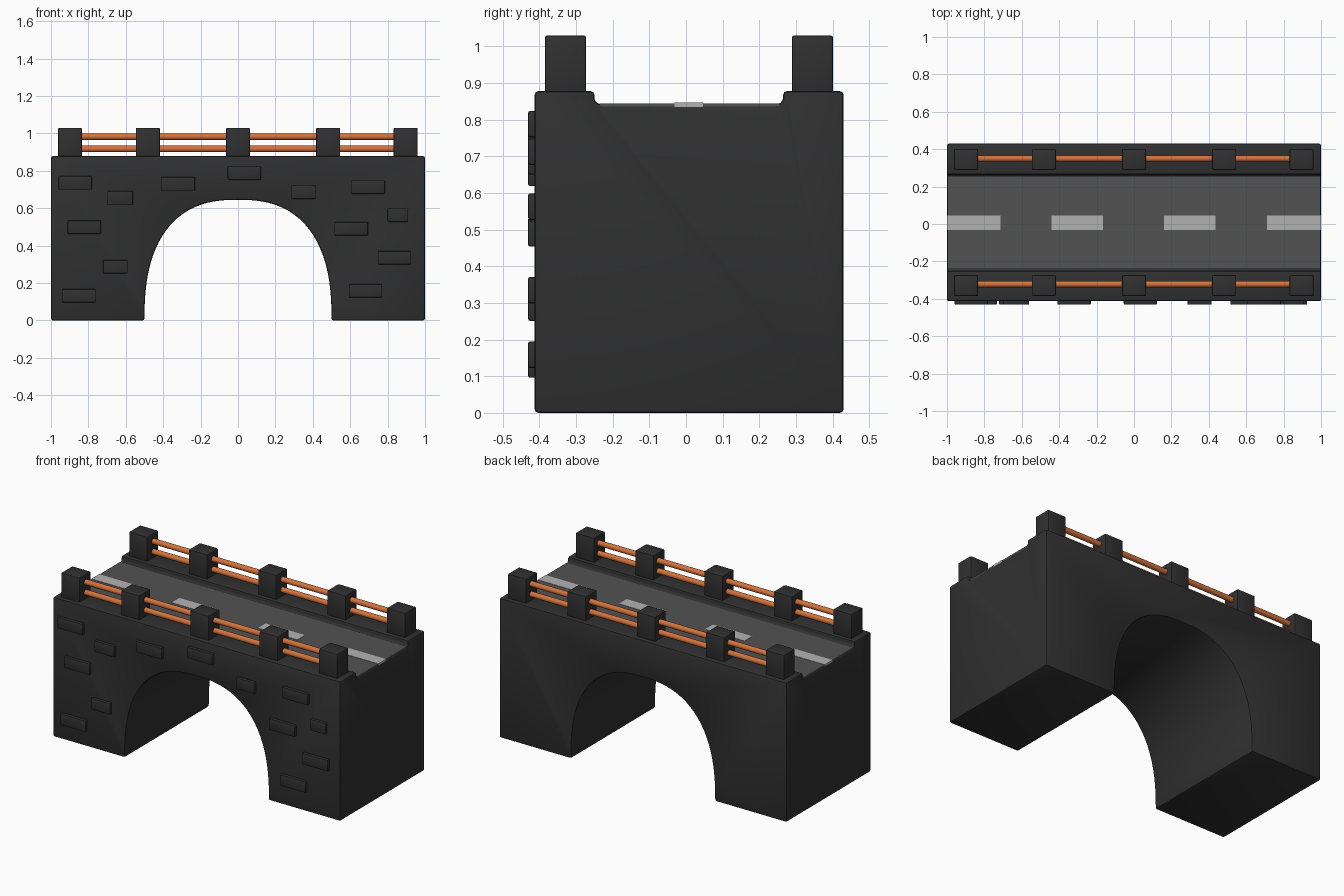
import bpy, bmesh, math
from mathutils import Matrix, Vector

if "Cube" in bpy.data.objects:
    bpy.data.objects.remove(bpy.data.objects["Cube"])


def material(name, r, g, b):
    m = bpy.data.materials.new(name)
    m.diffuse_color = (r, g, b, 1)
    m.use_nodes = True
    m.node_tree.nodes["Principled BSDF"].inputs["Base Color"].default_value = m.diffuse_color
    return m


STONE = material("dark_stone", 0.03, 0.03, 0.03)
ASPHALT = material("asphalt", 0.085, 0.085, 0.085)
PAINT = material("lane_paint", 0.45, 0.45, 0.45)
ORANGE = material("orange_rail", 0.65, 0.17, 0.045)


def make_object(name, bm, mat):
    bmesh.ops.recalc_face_normals(bm, faces=bm.faces)
    me = bpy.data.meshes.new(name)
    bm.to_mesh(me)
    bm.free()
    me.materials.append(mat)
    ob = bpy.data.objects.new(name, me)
    bpy.context.collection.objects.link(ob)
    return ob


def finish(ob):
    """Apply modifiers and shade smooth with sharp edges kept."""
    bpy.ops.object.select_all(action='DESELECT')
    ob.select_set(True)
    bpy.context.view_layer.objects.active = ob
    for m in list(ob.modifiers):
        bpy.ops.object.modifier_apply(modifier=m.name)
    bpy.ops.object.shade_smooth_by_angle(angle=math.radians(35))


def add_bevel(ob, width, segments=2):
    b = ob.modifiers.new("bevel", 'BEVEL')
    b.width, b.segments = width, segments
    b.limit_method, b.angle_limit = 'ANGLE', math.radians(40)
    b.use_clamp_overlap = False


def extrude(name, points, direction, mat):
    bm = bmesh.new()
    face = bm.faces.new([bm.verts.new(p) for p in points])
    out = bmesh.ops.extrude_face_region(bm, geom=[face])
    verts = [v for v in out["geom"] if isinstance(v, bmesh.types.BMVert)]
    bmesh.ops.translate(bm, verts=verts, vec=direction)
    return make_object(name, bm, mat)


def box(name, lo, hi, mat, bevel=0.0):
    lo, hi = Vector(lo), Vector(hi)
    bm = bmesh.new()
    bmesh.ops.create_cube(bm, size=1, matrix=Matrix.Translation((lo + hi) / 2)
                          @ Matrix.Diagonal((*(hi - lo), 1)))
    ob = make_object(name, bm, mat)
    if bevel:
        add_bevel(ob, bevel)
        finish(ob)
    return ob


# Body: cross-section with raised kerbs and a coved channel for the road
Y0, Y1, TOP, DECK, R = -0.413, 0.43, 0.878, 0.842, 0.02
IN0, IN1 = -0.25, 0.265
cove = [(R - R * math.cos(a), -R * math.sin(a))
        for a in (math.radians(d) for d in range(0, 91, 18))]
section = [(Y0, 0), (Y0, TOP), (IN0, TOP)]
section += [(IN0 + dy, DECK + R + dz) for dy, dz in cove]
section += [(IN1 - dy, DECK + R + dz) for dy, dz in reversed(cove)]
section += [(IN1, TOP), (Y1, TOP), (Y1, 0)]
body = extrude("bridge_body", [(-1, y, z) for y, z in section], (2, 0, 0), STONE)

# Arch opening: flattened superellipse
N, HALF, RISE = 40, 0.5, 0.645
arch = [(-HALF, -0.6, -0.2)]
for i in range(N + 1):
    a = math.pi * (1 - i / N)
    c, s = math.cos(a), max(math.sin(a), 0)
    if i in (0, N):
        s = 0
    arch.append((math.copysign(HALF * abs(c) ** 0.8, c), -0.6, RISE * s ** 0.8))
arch.append((HALF, -0.6, -0.2))
cutter = extrude("arch_cutter", arch, (0, 1.2, 0), STONE)
cutter.hide_render = True
cut = body.modifiers.new("arch", 'BOOLEAN')
cut.object, cut.operation, cut.solver = cutter, 'DIFFERENCE', 'EXACT'
add_bevel(body, 0.01)
finish(body)
bpy.data.objects.remove(cutter)

# Road surface and lane dashes
box("road", (-0.998, -0.236, 0.825), (0.998, 0.255, 0.8445), ASPHALT)
for i, (x0, x1) in enumerate([(-0.999, -0.715), (-0.44, -0.165), (0.16, 0.435), (0.71, 0.999)]):
    box(f"lane_dash_{i + 1}", (x0, -0.031, 0.835), (x1, 0.046, 0.8465), PAINT)

# Posts and rails on both kerbs
for side, post_y, rail_y in (("front", -0.329, -0.322), ("back", 0.345, 0.35)):
    for i, x in enumerate((-0.898, -0.482, 0, 0.482, 0.896)):
        box(f"{side}_post_{i + 1}", (x - 0.064, post_y - 0.056, 0.865),
            (x + 0.064, post_y + 0.056, 1.03), STONE, 0.006)
    for level, z in (("lower", 0.917), ("upper", 0.982)):
        bm = bmesh.new()
        bmesh.ops.create_cone(bm, cap_ends=True, segments=16, radius1=0.017,
                              radius2=0.017, depth=1.76,
                              matrix=Matrix.Translation((0, rail_y, z))
                              @ Matrix.Rotation(math.pi / 2, 4, 'Y'))
        finish(make_object(f"{side}_{level}_rail", bm, ORANGE))

# Raised bricks on the front wall: x centre, z centre, width
BRICKS = [(-0.87, 0.735, 0.178), (-0.63, 0.655, 0.138), (-0.32, 0.73, 0.18),
          (0.034, 0.788, 0.178), (0.35, 0.686, 0.13), (0.696, 0.713, 0.18),
          (0.855, 0.563, 0.11), (0.605, 0.49, 0.18), (0.837, 0.335, 0.178),
          (0.682, 0.159, 0.178), (-0.822, 0.498, 0.178), (-0.656, 0.287, 0.132),
          (-0.85, 0.132, 0.178)]
for i, (x, z, w) in enumerate(BRICKS):
    box(f"brick_{i + 1}", (x - w / 2, -0.431, z - 0.036),
        (x + w / 2, -0.395, z + 0.036), STONE, 0.006)
